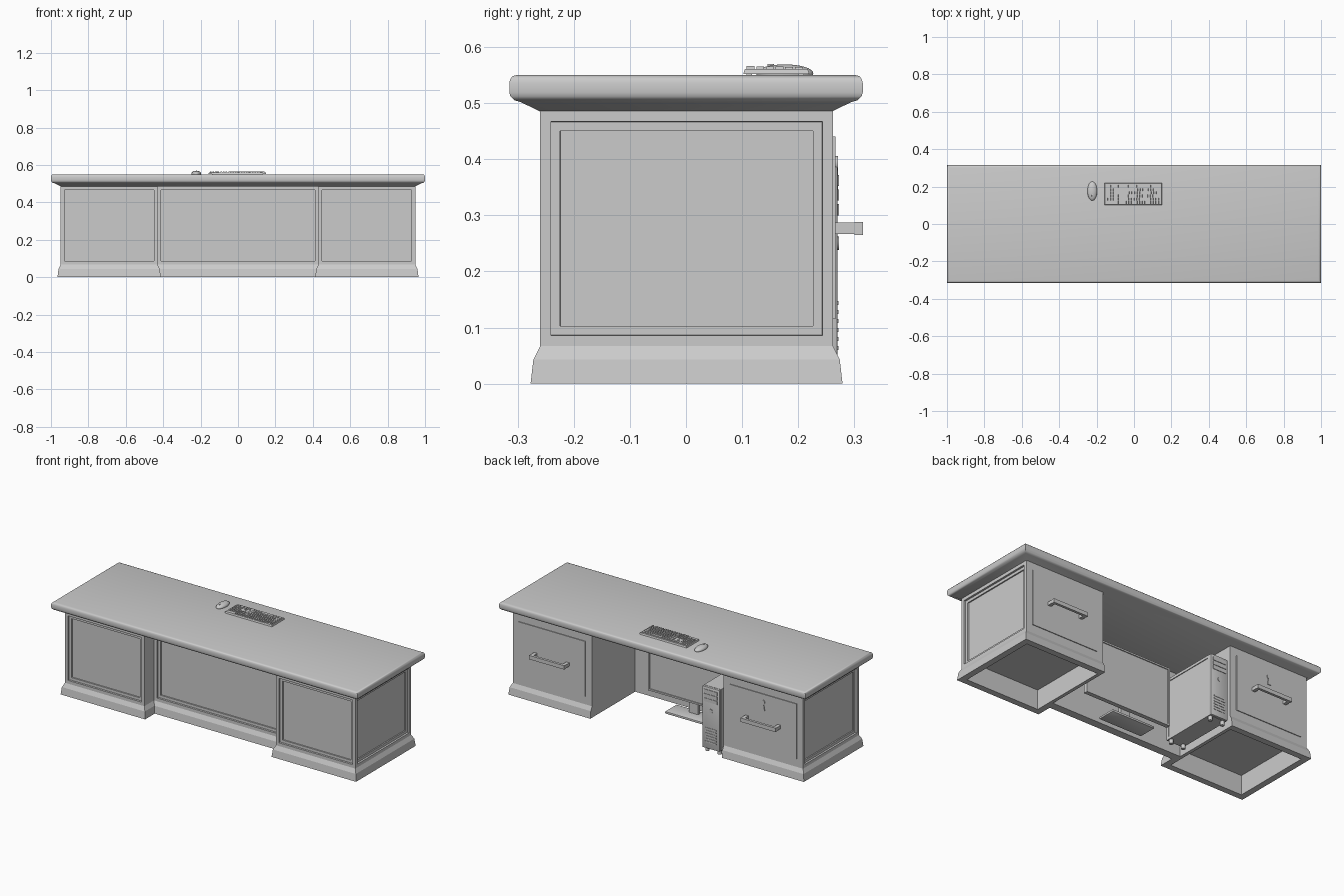
import bpy, bmesh, math
from mathutils import Vector, Matrix

if "Cube" in bpy.data.objects:
    bpy.data.objects.remove(bpy.data.objects["Cube"])


def finish(name, bm, smooth=False):
    bmesh.ops.recalc_face_normals(bm, faces=bm.faces)
    me = bpy.data.meshes.new(name)
    bm.to_mesh(me)
    bm.free()
    ob = bpy.data.objects.new(name, me)
    bpy.context.collection.objects.link(ob)
    if smooth:
        bpy.ops.object.select_all(action='DESELECT')
        ob.select_set(True)
        bpy.context.view_layer.objects.active = ob
        bpy.ops.object.shade_smooth_by_angle(angle=math.radians(38))
    return ob


def add_box(bm, x0, x1, y0, y1, z0, z1):
    m = Matrix.Translation(((x0 + x1) / 2, (y0 + y1) / 2, (z0 + z1) / 2)) @ \
        Matrix.Diagonal((abs(x1 - x0), abs(y1 - y0), abs(z1 - z0), 1))
    return bmesh.ops.create_cube(bm, size=1, matrix=m)['verts']


def boxes(name, *dims, bevel=0):
    bm = bmesh.new()
    for d in dims:
        add_box(bm, *d)
    if bevel:
        bmesh.ops.bevel(bm, geom=bm.edges[:], offset=bevel, segments=2, profile=0.5, affect='EDGES')
    return finish(name, bm, bevel > 0)


def face_towards(bm, n, z_min=-1):
    n = Vector(n)
    bm.normal_update()
    fs = [f for f in bm.faces if f.normal.dot(n) > 0.9 and f.calc_center_median().z > z_min]
    return max(fs, key=lambda f: (f.calc_center_median().dot(n), f.calc_area()))


def sink(bm, face, border, depth):
    # flat border, then a straight step inwards
    bmesh.ops.inset_individual(bm, faces=[face], thickness=border)
    n = face.normal.copy()
    bmesh.ops.inset_individual(bm, faces=[face], thickness=0.0005)
    for v in face.verts:
        v.co -= n * depth


def carcass(name, x0, x1, y0, y1, panels, hollow=True):
    bm = bmesh.new()
    add_box(bm, x0, x1, y0, y1, 0, 0.486)
    bmesh.ops.bisect_plane(bm, geom=bm.verts[:] + bm.edges[:] + bm.faces[:],
                           plane_co=(0, 0, 0.067), plane_no=(0, 0, 1))
    for n in panels:
        f = face_towards(bm, n, 0.1)
        sink(bm, f, 0.027, 0.011)
        sink(bm, f, 0.023, 0.007)
    if hollow:
        sink(bm, face_towards(bm, (0, 0, -1)), 0.028, 0.115)
    return finish(name, bm)


def cylinder(name, loc, r, h, axis='Z', segs=20):
    bm = bmesh.new()
    rot = Matrix.Rotation(math.pi / 2, 4, 'X') if axis == 'Y' else Matrix()
    bmesh.ops.create_cone(bm, cap_ends=True, segments=segs, radius1=r, radius2=r, depth=h,
                          matrix=Matrix.Translation(loc) @ rot)
    return finish(name, bm, True)


# Desk top: moulded edge lofted from rectangles (inset, z)
bm = bmesh.new()
prev = None
for d, z in [(.055, .485), (.02, .502), (.009, .505), (.002, .512), (0, .519),
             (0, .536), (.002, .543), (.006, .548), (.013, .55)]:
    a, b = 1 - d, .315 - d
    ring = [bm.verts.new((x, y, z)) for x, y in ((-a, -b), (a, -b), (a, b), (-a, b))]
    if prev:
        for i in range(4):
            bm.faces.new((prev[i], prev[(i + 1) % 4], ring[(i + 1) % 4], ring[i]))
    else:
        bm.faces.new(ring[::-1])
    prev = ring
bm.faces.new(prev)
finish("desk_top", bm, True)

# Pedestals and modesty panel
IN, OUT, F, B, MID = .43, .948, -.26, .262, -.17
carcass("right_pedestal", IN, OUT, F, B, [(0, -1, 0), (1, 0, 0)])
carcass("left_pedestal", -OUT, -IN, F, B, [(0, -1, 0), (-1, 0, 0)])
carcass("modesty_panel", -IN, IN, MID, MID + .03, [(0, -1, 0)], hollow=False)

# Skirting: profile swept with mitred corners
half = [(IN, B), (OUT, B), (OUT, F), (IN, F), (IN, MID)]
path = [Vector(p) for p in half + [(-x, y) for x, y in reversed(half)]]
profile = [(0, .067), (.012, .043), (.017, 0), (-.004, 0), (-.004, .067)]
norms = []
for p, q in zip(path, path[1:]):
    t = (q - p).normalized()
    norms.append(Vector((-t.y, t.x)))
bm = bmesh.new()
prev = None
for i, p in enumerate(path):
    if 0 < i < len(path) - 1:
        m = norms[i - 1] + norms[i]
    else:
        m = norms[0] if i == 0 else norms[-1]
    ring = [bm.verts.new((p.x + m.x * o, p.y + m.y * o, z)) for o, z in profile]
    if prev:
        for j in range(5):
            bm.faces.new((prev[j], prev[(j + 1) % 5], ring[(j + 1) % 5], ring[j]))
    if i in (0, len(path) - 1):
        bm.faces.new(ring)
    prev = ring
finish("skirting", bm)

# Drawers with bar handles on the user's side
for side, s in (("right", 1), ("left", -1)):
    c = s * .69
    boxes(side + "_drawer_front", (c - .218, c + .218, B - .002, .2665, .115, .44))
    boxes(side + "_drawer_handle", (c - .115, c + .115, .3, .315, .265, .288),
          *[(c + k * .105 - .01, c + k * .105 + .01, .265, .302, .267, .287) for k in (-1, 1)])

# Lock plate on the left drawer: disc with flared tail
cylinder("lock_disc", (-.69, .268, .392), .014, .005, 'Y')
bm = bmesh.new()
tail = [bm.verts.new((-.69 + x, .2705, z)) for x, z in ((-.005, .385), (.005, .385), (.012, .345), (-.012, .345))]
f = bm.faces.new(tail)
ext = bmesh.ops.extrude_face_region(bm, geom=[f])['geom']
for v in ext:
    if isinstance(v, bmesh.types.BMVert):
        v.co.y = .266
finish("lock_tail", bm)

# Monitor standing under the desk
bm = bmesh.new()
add_box(bm, -.28, .28, -.07, -.045, .085, .43)
sink(bm, face_towards(bm, (0, 1, 0)), .014, .005)
finish("monitor_screen", bm)
boxes("monitor_back", (-.17, .17, -.085, -.068, .14, .37), bevel=.006)
boxes("monitor_stand", (-.03, .03, -.09, -.07, .01, .25))
boxes("monitor_foot", (-.14, .14, -.112, -.004, 0, .013), bevel=.003)

# Computer tower
TX0, TX1 = -.407, -.296
bm = bmesh.new()
add_box(bm, TX0, TX1, -.09, .255, .024, .387)
for n in ((1, 0, 0), (-1, 0, 0)):
    sink(bm, face_towards(bm, n), .022, .004)
finish("tower_case", bm)
boxes("tower_bezel", (TX0, TX1, .255, .27, .024, .387), bevel=.003)
boxes("tower_drive_bays", *[(TX0 + .012, TX1 - .012, .268, .273, z, z + .02) for z in (.3, .326, .352)])
boxes("tower_vents", *[(TX0 + .02, TX1 - .02, .268, .272, .06 + i * .016, .067 + i * .016) for i in range(6)])
cylinder("tower_button", ((TX0 + TX1) / 2, .27, .25), .012, .006, 'Y')
for x in (TX0 + .015, TX1 - .015):
    for y in (-.07, .245):
        cylinder("tower_foot", (x, y, .0125), .011, .025)

# Keyboard, user sits on the +y side
bm = bmesh.new()
vs = add_box(bm, -.158, .15, .102, .22, .552, .561)
for v in vs:
    if v.co.z > .556:
        v.co.x *= .985
        v.co.y += .003 if v.co.y < .15 else -.003
finish("keyboard_body", bm)
boxes("keyboard_feet", (-.14, .13, .108, .118, .549, .553), (-.14, .13, .2, .21, .549, .553))
bm = bmesh.new()
U, PITCH = .0131, .0172
nav, pad = [(15.3 + i, 1) for i in range(3)], [(18.6 + i, 1) for i in range(4)]


def run(widths):
    out, x = [], 0
    for w in widths:
        out.append((x, w))
        x += w
    return out


rows = [[(0, 1)] + [(2 + i + .5 * (i // 4), 1) for i in range(12)] + nav,
        run([1] * 13 + [2]) + nav + pad,
        run([1.5] + [1] * 12 + [1.5]) + nav + pad,
        run([1.8] + [1] * 11 + [2.2]) + pad,
        run([2.3] + [1] * 10 + [2.7]) + [nav[1]] + pad,
        run([1.5, 1.2, 1.3, 6, 1.3, 1.2, 1, 1.5]) + nav + [(18.6, 2), (20.6, 1), (21.6, 1)]]
for r, row in enumerate(rows):
    y = .108 + r * PITCH
    for x, w in row:
        xa = .144 - x * U
        for v in add_box(bm, xa - w * U + .0012, xa - .0012, y, y + PITCH - .003, .560, .566 - r * .0004):
            if v.co.z > .563:
                v.co.x += .001 if v.co.x < xa - w * U / 2 else -.001
finish("keyboard_keys", bm)

# Mouse: flattened dome with a scroll wheel
bm = bmesh.new()
bmesh.ops.create_uvsphere(bm, u_segments=28, v_segments=16, radius=1)
bmesh.ops.bisect_plane(bm, geom=bm.verts[:] + bm.edges[:] + bm.faces[:], plane_co=(0, 0, -.2),
                       plane_no=(0, 0, -1), clear_outer=True)
bmesh.ops.holes_fill(bm, edges=[e for e in bm.edges if e.is_boundary])
bmesh.ops.transform(bm, verts=bm.verts, matrix=Matrix.Translation((-.223, .176, .553)) @
                    Matrix.Diagonal((.026, .051, .016, 1)))
finish("mouse", bm, True)
boxes("mouse_wheel", (-.226, -.22, .145, .157, .56, .5695), bevel=.001)
